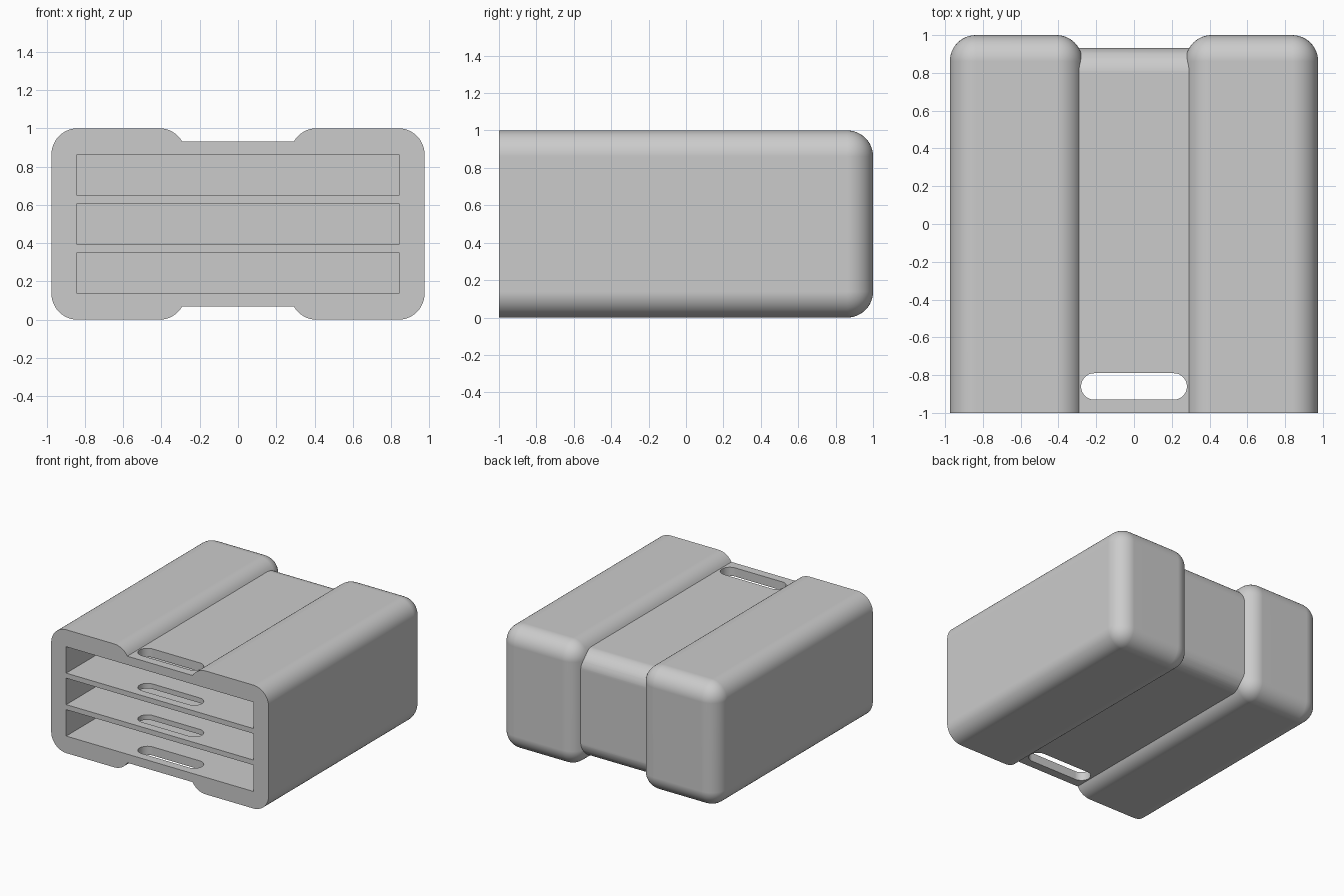
import bpy, bmesh, math
from mathutils import Vector

# Remove the default object
if "Cube" in bpy.data.objects:
    bpy.data.objects.remove(bpy.data.objects["Cube"], do_unlink=True)

grey = bpy.data.materials.new("plain grey")
grey.use_nodes = True
grey.diffuse_color = (0.6, 0.6, 0.6, 1)
grey.node_tree.nodes["Principled BSDF"].inputs["Base Color"].default_value = (0.6, 0.6, 0.6, 1)

FRONT, LONG = -1.0, -1.3   # blocks start long and are trimmed flush at the front
ROUND = 0.138


def block(name, low, high, pick=None, radius=ROUND, segments=12):
    """Box between two corners, rounding the edges that pick(a, b) accepts."""
    low, high = Vector(low), Vector(high)
    bm = bmesh.new()
    bmesh.ops.create_cube(bm, size=1)
    for v in bm.verts:
        v.co = (low + high) / 2 + v.co * (high - low)
    if pick:
        edges = [e for e in bm.edges if pick(e.verts[0].co, e.verts[1].co)]
        bmesh.ops.bevel(bm, geom=edges, offset=radius, segments=segments,
                        profile=0.5, affect='EDGES')
    mesh = bpy.data.meshes.new(name)
    bm.to_mesh(mesh)
    bm.free()
    mesh.materials.append(grey)
    obj = bpy.data.objects.new(name, mesh)
    bpy.context.collection.objects.link(obj)
    return obj


def combine(target, tool, operation):
    mod = target.modifiers.new(operation.lower(), 'BOOLEAN')
    mod.operation, mod.object, mod.solver = operation, tool, 'EXACT'
    bpy.context.view_layer.objects.active = target
    bpy.ops.object.modifier_apply(modifier=mod.name)
    bpy.data.objects.remove(tool, do_unlink=True)


def not_front(a, b):
    return a.y > 0 or b.y > 0


def back_across(a, b):
    return a.y > 0 and b.y > 0 and abs(a.x - b.x) > 0.1


def upright(a, b):
    return abs(a.z - b.z) > 0.1


# Recessed middle section, rounded along its back edges
case = block("drawer_case", (-0.5, LONG, 0.068), (0.5, 0.932, 0.932), back_across)

# Raised rounded side sections
for name, x0, x1 in (("left_side", 0.273, 0.975), ("right_side", -0.975, -0.273)):
    side = block(name, (x0, LONG, 0), (x1, 1, 1), not_front)
    combine(case, side, 'UNION')

# Flat open front
combine(case, block("front_trim", (-2, -2, -1), (2, FRONT, 2)), 'DIFFERENCE')

# Three wide compartments
for i in range(3):
    z = 0.5 + (i - 1) * 0.255
    slot = block("compartment", (-0.84, -1.2, z - 0.107), (0.84, 0.865, z + 0.107))
    combine(case, slot, 'DIFFERENCE')

# Finger slot through every shelf
finger = block("finger_slot", (-0.28, -0.93, -0.5), (0.28, -0.79, 1.5), upright, 0.0699)
combine(case, finger, 'DIFFERENCE')

# Smooth rounded edges, crisp flat faces
bpy.ops.object.select_all(action='DESELECT')
case.select_set(True)
bpy.context.view_layer.objects.active = case
bpy.ops.object.shade_smooth_by_angle(angle=math.radians(25))
weighted = case.modifiers.new("even_shading", 'WEIGHTED_NORMAL')
weighted.keep_sharp = True
